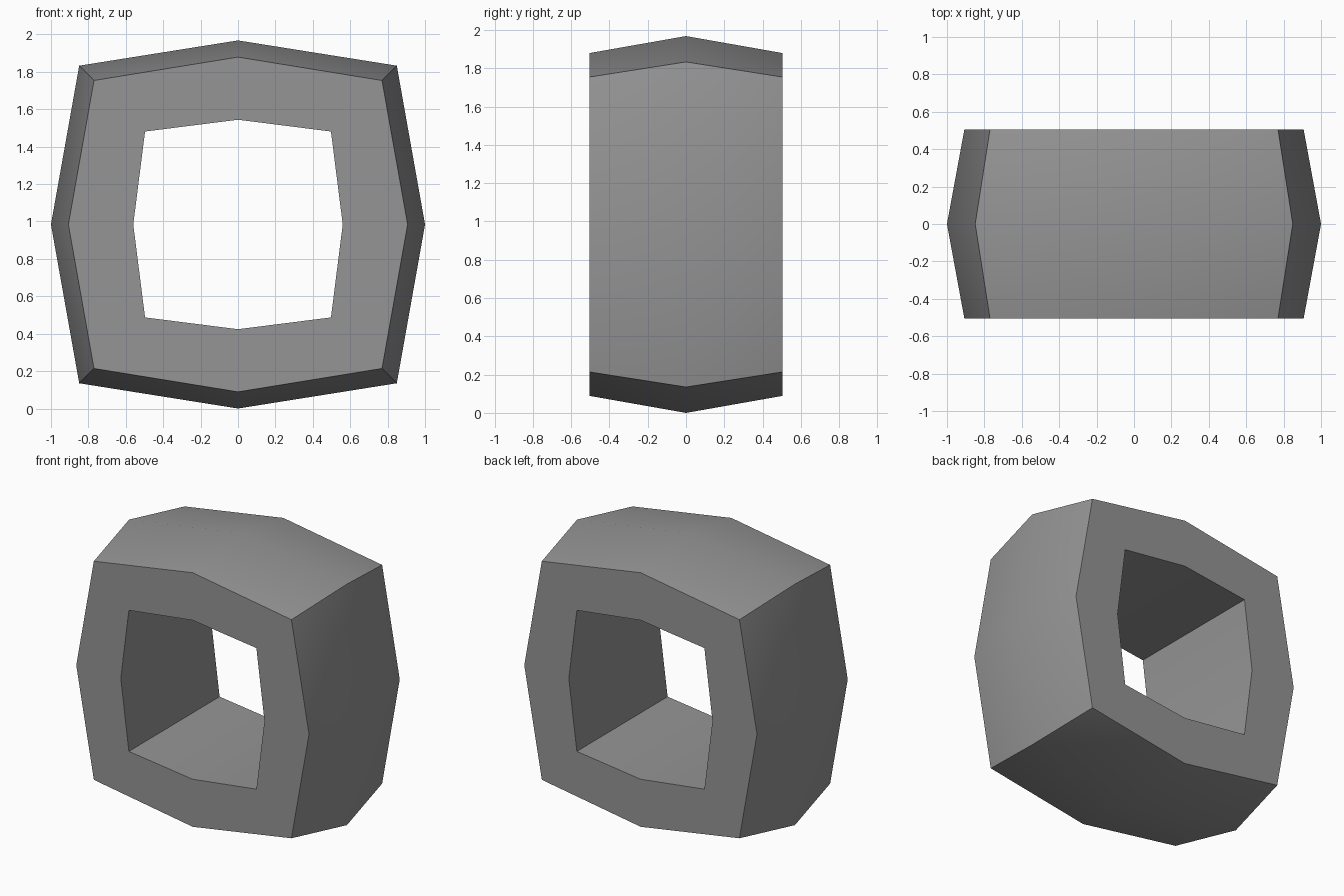
import bpy, bmesh, math

if "Cube" in bpy.data.objects:
    bpy.data.objects.remove(bpy.data.objects["Cube"])

DEPTH = 0.505    # half depth
CENTRE = 0.984   # height of the middle

grey = bpy.data.materials.new("mid_grey")
grey.use_nodes = True
colour = (0.3, 0.3, 0.3, 1)
grey.diffuse_color = colour
grey.node_tree.nodes["Principled BSDF"].inputs["Base Color"].default_value = colour


def ring(bm, y, corner, side, top):
    """Bulged square: four corners with a mid point on every side."""
    points = [(side, 0), (corner, corner), (0, top), (-corner, corner),
              (-side, 0), (-corner, -corner), (0, -top), (corner, -corner)]
    return [bm.verts.new((x, y, CENTRE + z)) for x, z in points]


def bridge(bm, a, b):
    for i in range(len(a)):
        j = (i + 1) % len(a)
        bm.faces.new((a[i], a[j], b[j], b[i]))


# Closed loop of rings: outer bulging skin, flat ends, straight tunnel
bm = bmesh.new()
loops = [ring(bm, -DEPTH, 0.77, 0.907, 0.895),
         ring(bm, 0, 0.849, 1.0, 0.984),
         ring(bm, DEPTH, 0.77, 0.907, 0.895),
         ring(bm, DEPTH, 0.497, 0.56, 0.56),
         ring(bm, -DEPTH, 0.497, 0.56, 0.56)]
for i, loop in enumerate(loops):
    bridge(bm, loop, loops[(i + 1) % len(loops)])
bmesh.ops.recalc_face_normals(bm, faces=bm.faces)

mesh = bpy.data.meshes.new("square_ring")
bm.to_mesh(mesh)
bm.free()
mesh.materials.append(grey)
square_ring = bpy.data.objects.new("square_ring", mesh)
bpy.context.collection.objects.link(square_ring)

# Smooth the gentle bulges, keep the corners sharp
bpy.ops.object.select_all(action='DESELECT')
square_ring.select_set(True)
bpy.context.view_layer.objects.active = square_ring
bpy.ops.object.shade_smooth_by_angle(angle=math.radians(35))
